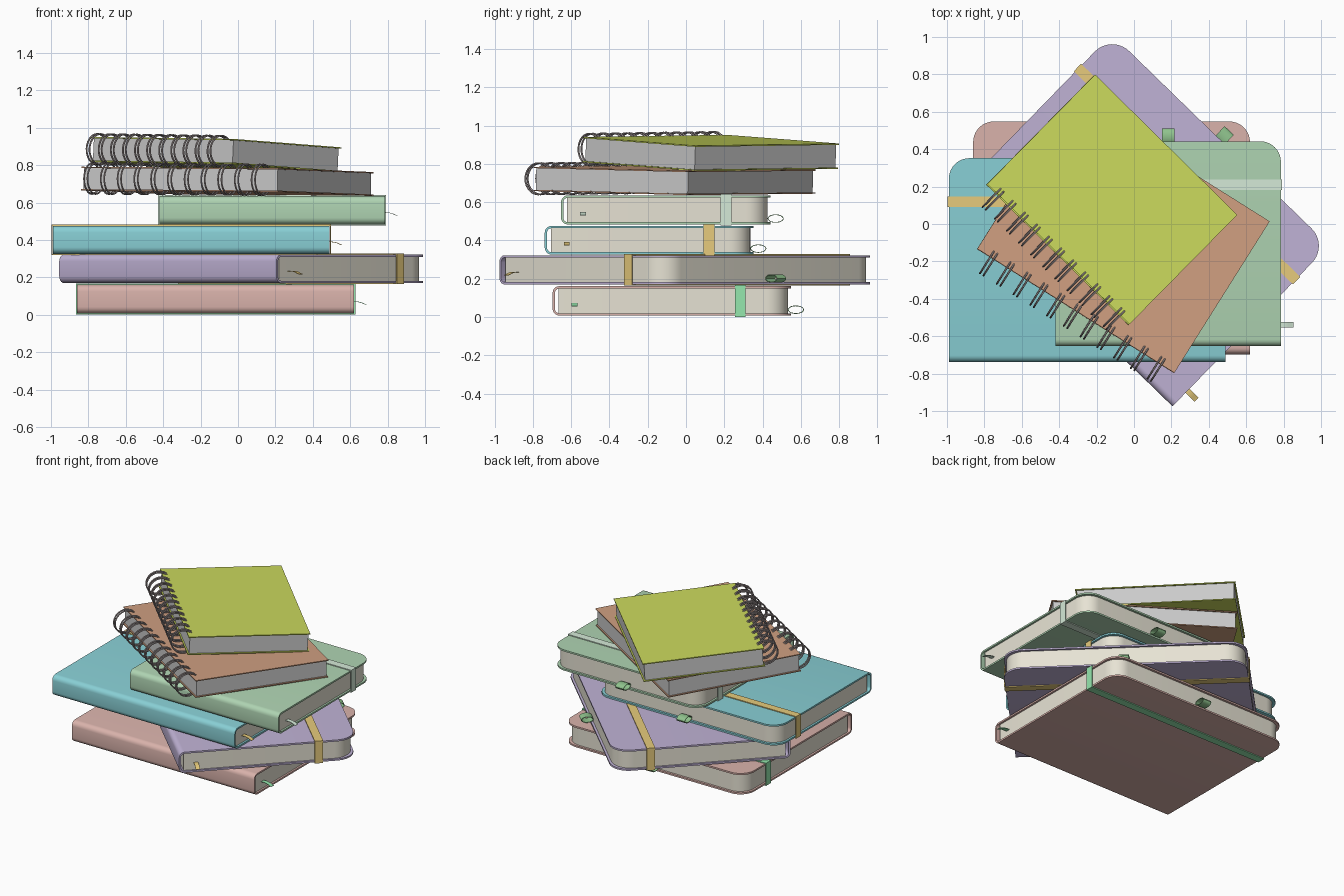
import bpy, bmesh
from math import sin, cos, pi, sqrt, radians
from mathutils import Matrix, Vector

if "Cube" in bpy.data.objects:
    bpy.data.objects.remove(bpy.data.objects["Cube"])


def material(name, rgb):
    m = bpy.data.materials.new(name)
    m.diffuse_color = (*rgb, 1)
    m.use_nodes = True
    m.node_tree.nodes["Principled BSDF"].inputs["Base Color"].default_value = m.diffuse_color
    return m


PAPER = material("paper", (0.80, 0.77, 0.66))
WIRE = material("wire", (0.42, 0.36, 0.36))
GOLD = material("gold", (0.80, 0.60, 0.20))
LEAF = material("leaf", (0.28, 0.55, 0.27))
MINT = material("mint", (0.30, 0.80, 0.42))
PALE = material("pale", (0.66, 0.82, 0.68))


def finish(obj, mat, matrix, smooth=True):
    bpy.ops.object.select_all(action='DESELECT')
    obj.select_set(True)
    bpy.context.view_layer.objects.active = obj
    bpy.ops.object.convert(target='MESH')
    if smooth:
        bpy.ops.object.shade_smooth_by_angle(angle=radians(35))
    if mat:
        obj.data.materials.clear()
        obj.data.materials.append(mat)
    obj.matrix_world = matrix


def mesh_object(name, bm):
    bmesh.ops.recalc_face_normals(bm, faces=bm.faces)
    me = bpy.data.meshes.new(name)
    bm.to_mesh(me)
    bm.free()
    obj = bpy.data.objects.new(name, me)
    bpy.context.collection.objects.link(obj)
    return obj


def strip(name, path, axis, widths, thick, mat, matrix, closed=False):
    """Sheet swept along a path, widened along an axis, then thickened."""
    bm = bmesh.new()
    axis = Vector(axis)
    rows = [(bm.verts.new(Vector(p) - axis * w), bm.verts.new(Vector(p) + axis * w))
            for p, w in zip(path, widths)]
    pairs = list(zip(rows, rows[1:] + rows[:1]))
    for a, b in pairs if closed else pairs[:-1]:
        bm.faces.new((a[0], a[1], b[1], b[0]))
    obj = mesh_object(name, bm)
    mod = obj.modifiers.new("thickness", 'SOLIDIFY')
    mod.thickness, mod.offset, mod.use_even_offset = thick, 0, True
    finish(obj, mat, matrix)


def box(name, x, y0, y1, z0, z1, mat, matrix):
    bm = bmesh.new()
    bmesh.ops.create_cube(bm, size=1, matrix=Matrix.Translation((0, (y0 + y1) / 2, (z0 + z1) / 2))
                          @ Matrix.Diagonal((2 * x, y1 - y0, z1 - z0, 1)))
    finish(mesh_object(name, bm), mat, matrix, False)


def arc(cx, cy, r, a0, a1, n):
    return [(cx + r * cos(radians(a0 + (a1 - a0) * i / n)),
             cy + r * sin(radians(a0 + (a1 - a0) * i / n))) for i in range(n + 1)]


def bound_notebook(name, rgb, trim, L, D, T, origin, angle, r=0.11):
    M = Matrix.Translation(origin) @ Matrix.Rotation(radians(angle), 4, 'Z')
    t = 0.012
    # wrap-around cover with rounded fore-edge corners
    edge = arc(D - r, 0, r, 90, 0, 10)
    low, high = t / 2, T - t / 2
    half = [(y, low) for y, _ in reversed(edge)]
    c = 0.03
    path = half + arc(c + low, c + low, c, 270, 180, 5) + \
        arc(c + low, high - c, c, 180, 90, 5) + [(y, high) for y, _ in edge]

    def width(y):
        return L / 2 - r + sqrt(max(r * r - max(y - D + r, 0) ** 2, 0))
    strip(name + "_cover", [(0, y, z) for y, z in path], (1, 0, 0),
          [width(y) for y, _ in path], t, material(name, rgb), M)
    # page block
    hx, y0, y1 = L / 2 - 0.014, 0.032, D - 0.016
    outline = [(-hx, y0), (hx, y0)] + arc(hx - r, y1 - r, r, 0, 90, 10) + \
        arc(r - hx, y1 - r, r, 90, 180, 10)
    bm = bmesh.new()
    f = bm.faces.new([bm.verts.new((x, y, t)) for x, y in outline])
    top = bmesh.ops.extrude_face_region(bm, geom=[f])
    bmesh.ops.translate(bm, vec=(0, 0, T - 2 * t),
                        verts=[v for v in top["geom"] if isinstance(v, bmesh.types.BMVert)])
    finish(mesh_object(name + "_pages", bm), PAPER, M)
    # elastic band
    bx, by, e = L / 2 + 0.004, 0.787 * D, 0.003
    band = [(bx, -e), (bx, T + e), (-bx, T + e), (-bx, -e)]
    strip(name + "_elastic_band", [(x, by, z) for x, z in band], (0, 1, 0),
          [0.028] * 4, 0.006, trim, M, True)
    # ribbon bookmark
    curve = [(-0.05, 0.062), (0, 0.064), (0.02, 0.063), (0.04, 0.058), (0.055, 0.051), (0.067, 0.048)]
    strip(name + "_ribbon", [(L / 2 + x, 0.115, z) for x, z in curve], (0, 1, 0),
          [0.015] * 6, 0.003, trim, M)
    # pen loop
    ring = [(0, D + 0.026 + 0.04 * cos(a * pi / 10), 0.031 + 0.02 * sin(a * pi / 10))
            for a in range(20)]
    strip(name + "_pen_loop", ring, (1, 0, 0), [0.034] * 20, 0.004, LEAF, M, True)


def spiral_notebook(name, rgb, L, D, T, origin, angle, tilt, roll, count=11):
    M = Matrix.Translation(origin) @ Matrix.Rotation(radians(angle), 4, 'Z') @ \
        Matrix.Rotation(roll, 4, 'Y') @ Matrix.Rotation(-tilt, 4, 'X')
    mat = material(name, rgb)
    t = 0.007
    box(name + "_back_cover", L / 2, 0, D, 0, t, mat, M)
    box(name + "_front_cover", L / 2, 0, D, T - t, T, mat, M)
    box(name + "_pages", L / 2 - 0.01, 0.01, D - 0.01, t, T - t, None, M)
    # double wire rings
    cu = bpy.data.curves.new(name + "_rings", 'CURVE')
    cu.dimensions, cu.bevel_depth, cu.bevel_resolution = '3D', 0.005, 1
    step = L * 0.085
    for i in range(count):
        for side in (-0.011, 0.011):
            x = (i - (count - 1) / 2) * step + side
            s = cu.splines.new('POLY')
            s.points.add(27)
            s.use_cyclic_u = True
            for k, p in enumerate(s.points):
                a = 2 * pi * k / 28
                p.co = (x, -0.02 + 0.082 * cos(a), T / 2 + 0.082 * sin(a), 1)
    obj = bpy.data.objects.new(name + "_rings", cu)
    bpy.context.collection.objects.link(obj)
    finish(obj, WIRE, M)


# stack from bottom to top
bound_notebook("red_notebook", (0.70, 0.45, 0.41), MINT, 1.48, 1.245, 0.154, (-0.12, -0.697, 0.007), 0)
bound_notebook("purple_notebook", (0.53, 0.45, 0.67), GOLD, 1.62, 1.20, 0.152, (-0.375, -0.41, 0.17), -44.2, 0.13)
bound_notebook("teal_notebook", (0.25, 0.63, 0.67), GOLD, 1.48, 1.09, 0.15, (-0.25, -0.738, 0.326), 0)
bound_notebook("green_notebook", (0.43, 0.66, 0.45), PALE, 1.205, 1.095, 0.152, (0.183, -0.653, 0.483), 0)
spiral_notebook("brown_spiral", (0.63, 0.35, 0.22), 1.245, 0.957, 0.127, (-0.313, -0.466, 0.661), -32.2, 0.022, 0.006)
spiral_notebook("lime_spiral", (0.60, 0.70, 0.11), 1.068, 0.822, 0.133, (-0.41, -0.165, 0.813), -44.6, 0.055, 0.01)
